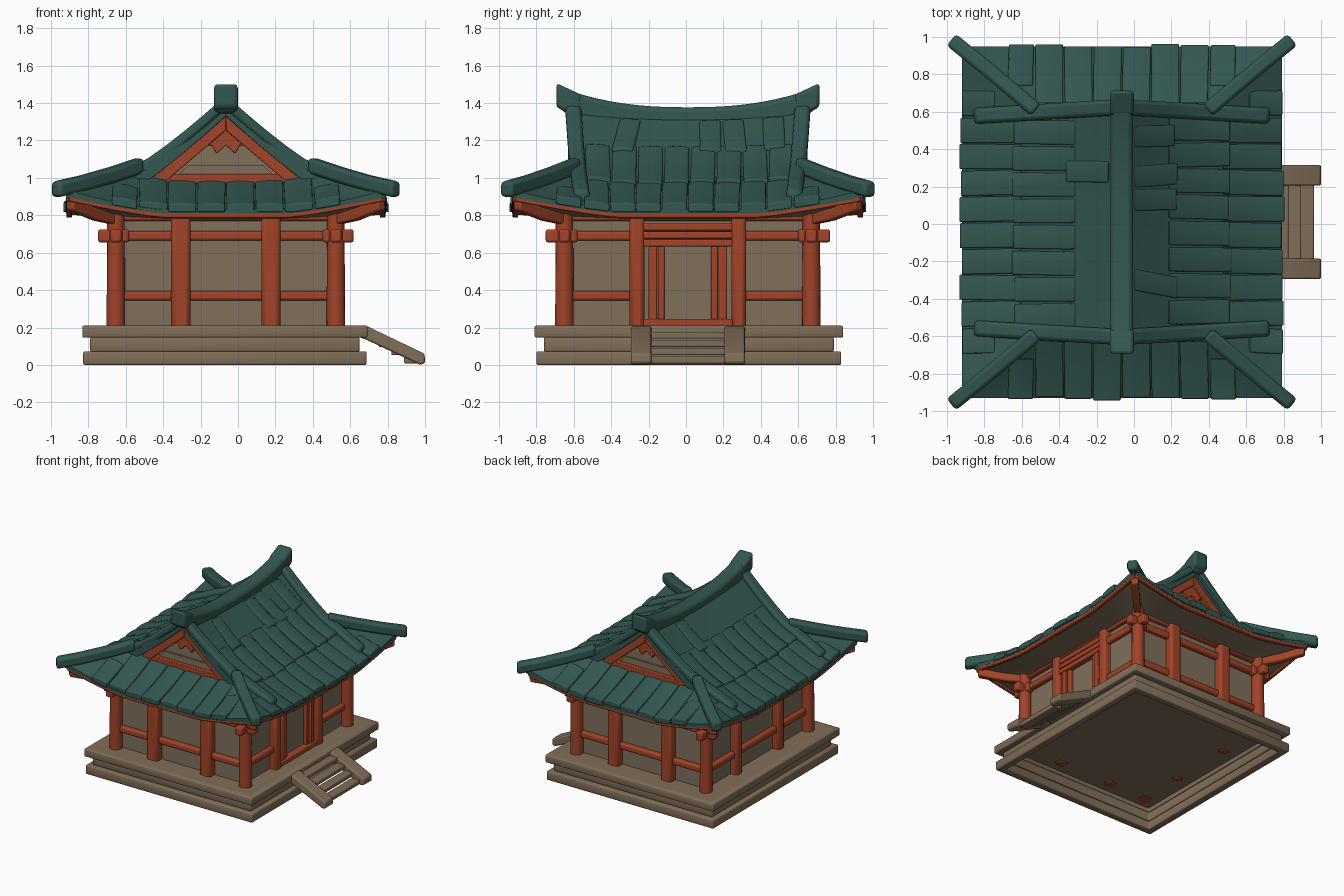
import bpy, bmesh, math, random
from mathutils import Vector

if "Cube" in bpy.data.objects:
    bpy.data.objects.remove(bpy.data.objects["Cube"])

random.seed(4)
CENTRE = (-0.065, 0.01, 0)


def material(name, rgb):
    m = bpy.data.materials.new(name)
    m.diffuse_color = (*rgb, 1)
    m.use_nodes = True
    m.node_tree.nodes["Principled BSDF"].inputs["Base Color"].default_value = m.diffuse_color
    return m


TEAL = material("teal_tile", (0.034, 0.095, 0.082))
RED = material("red_wood", (0.36, 0.056, 0.021))
STONE = material("tan_stone", (0.22, 0.155, 0.1))
PLASTER = material("tan_plaster", (0.215, 0.16, 0.105))


def finish(name, bm, mat, bevel=0.0, angle=40):
    bmesh.ops.recalc_face_normals(bm, faces=bm.faces)
    me = bpy.data.meshes.new(name)
    bm.to_mesh(me)
    bm.free()
    ob = bpy.data.objects.new(name, me)
    ob.location = CENTRE
    bpy.context.collection.objects.link(ob)
    me.materials.append(mat)
    bpy.ops.object.select_all(action='DESELECT')
    ob.select_set(True)
    bpy.context.view_layer.objects.active = ob
    bpy.ops.object.shade_smooth_by_angle(angle=math.radians(angle))
    if bevel:
        b = ob.modifiers.new("bevel", 'BEVEL')
        b.width, b.segments, b.limit_method = bevel, 2, 'ANGLE'
    return ob


def boxes(name, items, mat, bevel=0.01):
    bm = bmesh.new()
    for c, s in items:
        vs = bmesh.ops.create_cube(bm, size=1)["verts"]
        bmesh.ops.scale(bm, vec=s, verts=vs)
        bmesh.ops.translate(bm, vec=c, verts=vs)
    return finish(name, bm, mat, bevel)


def prisms(name, items, mat, bevel=0.0):
    """Polygons in x-z, each extruded along y from a to b."""
    bm = bmesh.new()
    for pts, a, b in items:
        f = bm.faces.new([bm.verts.new((x, a, z)) for x, z in pts])
        new = bmesh.ops.extrude_face_region(bm, geom=[f])["geom"]
        bmesh.ops.translate(bm, vec=(0, b - a, 0),
                            verts=[v for v in new if isinstance(v, bmesh.types.BMVert)])
    return finish(name, bm, mat, bevel)


def sweeps(name, paths, w, h, mat, bevel=0.01):
    """Upright rectangular section swept along each path."""
    bm = bmesh.new()
    for path in paths:
        p = [Vector(q) for q in path]
        rings = []
        for i, q in enumerate(p):
            d = p[min(i + 1, len(p) - 1)] - p[max(i - 1, 0)]
            side = Vector((-d.y, d.x, 0)).normalized() * w / 2
            up = Vector((0, 0, h / 2))
            rings.append([bm.verts.new(q + o) for o in (side - up, side + up, up - side, -side - up)])
        for r0, r1 in zip(rings, rings[1:]):
            for k in range(4):
                bm.faces.new((r0[k], r0[k - 1], r1[k - 1], r1[k]))
        bm.faces.new(rings[0])
        bm.faces.new(rings[-1])
    return finish(name, bm, mat, bevel)


def add_slab(bm, na, nb, top, bot):
    """Closed curved slab between two surfaces of (a, b) in 0..1."""
    g = [[[bm.verts.new(f(i / na, j / nb)) for j in range(nb + 1)] for i in range(na + 1)] for f in (top, bot)]
    for s in g:
        for i in range(na):
            for j in range(nb):
                bm.faces.new((s[i][j], s[i + 1][j], s[i + 1][j + 1], s[i][j + 1]))
    rim = [(i, 0) for i in range(na)] + [(na, j) for j in range(nb)]
    rim += [(i, nb) for i in range(na, 0, -1)] + [(0, j) for j in range(nb, 0, -1)]
    for (a, b), (c, d) in zip(rim, rim[1:] + rim[:1]):
        bm.faces.new((g[0][a][b], g[0][c][d], g[1][c][d], g[1][a][b]))


# Stone base: three hollow courses around a thin floor
for name, sx, sy, z0, z1, th in (("base_lower_course", 1.515, 1.63, 0, 0.073, 0.06),
                                 ("base_middle_course", 1.44, 1.55, 0.07, 0.148, 0.025),
                                 ("base_upper_course", 1.525, 1.65, 0.146, 0.21, 0.07)):
    bm = bmesh.new()
    vs = bmesh.ops.create_cube(bm, size=1)["verts"]
    bmesh.ops.scale(bm, vec=(sx, sy, z1 - z0), verts=vs)
    bmesh.ops.translate(bm, vec=(-0.005, 0.005, (z0 + z1) / 2), verts=vs)
    bmesh.ops.delete(bm, geom=[f for f in bm.faces if abs(f.normal.z) > 0.5], context='FACES')
    ob = finish(name, bm, STONE)
    sol = ob.modifiers.new("wall", 'SOLIDIFY')
    sol.thickness, sol.offset, sol.use_even_offset = th, -1, True
    bv = ob.modifiers.new("bevel", 'BEVEL')
    bv.width, bv.segments = 0.009, 2
boxes("base_floor", [((-0.005, 0.005, 0.195), (1.44, 1.57, 0.029))], STONE, 0)

# Stairs on the right side
treads = [((0.786 + 0.068 * i, 0, 0.158 - 0.044 * i), (0.074, 0.41, 0.036)) for i in range(4)]
boxes("stair_treads", treads, STONE, 0.007)
rail = [(0.71, 0.205), (0.76, 0.205), (1.062, 0.06), (1.066, 0.012), (1.04, 0.0), (0.75, 0.135), (0.71, 0.15)]
prisms("stair_rails", [(rail, -0.305, -0.195), (rail, 0.195, 0.305)], STONE, 0.01)

# Walls
boxes("walls", [((0, 0, 0.5), (1.13, 1.27, 0.6))], PLASTER, 0.0)

# Columns: round corners, squared middles
bm = bmesh.new()
for sx in (-1, 1):
    for sy in (-1, 1):
        vs = bmesh.ops.create_cone(bm, cap_ends=True, segments=16, radius1=0.05, radius2=0.046, depth=0.64)["verts"]
        bmesh.ops.translate(bm, vec=(sx * 0.588, sy * 0.66, 0.495), verts=vs)
finish("corner_columns", bm, RED)
boxes("middle_columns", [((sx * 0.241, sy * 0.652, 0.495), (0.102, 0.09, 0.64)) for sx in (-1, 1) for sy in (-1, 1)]
      + [((sx * 0.58, sy * 0.272, 0.495), (0.09, 0.078, 0.64)) for sx in (-1, 1) for sy in (-1, 1)], RED, 0.022)

# Cross beams, with the doorway left open on the right side
beams = []
for z, h in ((0.69, 0.052), (0.37, 0.052), (0.785, 0.03)):
    beams += [((0, sy * 0.645, z), (1.16, 0.055, h)) for sy in (-1, 1)]
    beams += [((-0.575, 0, z), (0.055, 1.3, h))]
    if z == 0.37:
        beams += [((0.575, sy * 0.465, z), (0.055, 0.37, h)) for sy in (-1, 1)]
    else:
        beams += [((0.575, 0, z), (0.055, 1.3, h))]
boxes("cross_beams", beams, RED, 0.014)

# Beam ends on the corner columns
ends = []
for sx in (-1, 1):
    for sy in (-1, 1):
        ends += [((sx * 0.6, sy * 0.66, 0.69), (0.165, 0.06, 0.07)), ((sx * 0.588, sy * 0.675, 0.69), (0.06, 0.17, 0.07))]
boxes("corner_brackets", ends, RED, 0.012)

# Door frame
door = [((0.575, 0, z), (0.075, 0.48, 0.037)) for z in (0.652, 0.695, 0.738)]
door += [((0.575, 0, 0.225), (0.085, 0.48, 0.042))]
for s in (-1, 1):
    door += [((0.57, s * 0.142, 0.435), (0.05, 0.034, 0.4)), ((0.575, s * 0.187, 0.435), (0.065, 0.045, 0.4))]
boxes("door_frame", door, RED, 0.007)

# Roof shape: gabled top (half width HX) over a flared skirt
HX, HY, EX, EY = 0.46, 0.58, 0.855, 0.94


def lift(t, s):
    return 0.088 * t * max(0, (min(abs(s), 1.05) - 0.4) / 0.6) ** 1.25


def roof_z(x, y, end=False):
    ax, ay = abs(x), abs(y)
    if not end and ax < HX:
        k = 1 - ax / HX
        return 1.02 + 0.33 * k ** 1.15 + 0.04 * k * (ay / 0.64) ** 2
    t = (ay - HY) / (EY - HY) if end else (ax - HX) / (EX - HX)
    s = x / (HX + t * (EX - HX)) if end else y / (HY + t * (EY - HY))
    rise = 0.15 + 0.04 * min(1, s ** 4) if end else 0.19
    return 0.83 + rise * max(0, 1 - t) ** 1.15 + lift(t, s)


def ring(k, t, s, a, b):
    hx, hy = a[0] + t * (b[0] - a[0]), a[1] + t * (b[1] - a[1])
    return ((hx, s * hy), (-hx, s * hy), (s * hx, hy), (s * hx, -hy))[k]


def skirt(k, dz, corner=0.0):
    def f(a, b):
        s = 2 * b - 1
        x, y = ring(k, a, s, (HX, HY), (EX, EY))
        return (x, y, roof_z(x, y, k > 1) + dz + corner * s ** 4)
    return f


def soffit(k, dz):
    def f(a, b):
        s = 2 * b - 1
        return (*ring(k, a, s, (0.54, 0.61), (0.845, 0.93)), 0.775 + 0.03 * a + lift(a, s) + dz)
    return f


bm, bs = bmesh.new(), bmesh.new()
for k in range(4):
    add_slab(bm, 6, 20, skirt(k, 0.0, 0.02), skirt(k, -0.02))
    add_slab(bs, 4, 20, soffit(k, 0.015), soffit(k, 0))
for sx in (-1, 1):
    top = lambda a, b: (sx * a * 0.5, (2 * b - 1) * 0.64, roof_z(sx * a * 0.5, (2 * b - 1) * 0.64) + 0.008)
    add_slab(bm, 10, 10, top, lambda a, b: tuple(Vector(top(a, b)) - Vector((0, 0, 0.065))))
finish("roof_shell", bm, TEAL)
finish("eave_soffit", bs, PLASTER)

# Red eave boards and corner rafters
S = [i / 10 - 1 for i in range(21)]
sweeps("eave_boards", [[(*ring(k, 1, s, (0, 0), (0.838, 0.922)), 0.805 + lift(1, s)) for s in S] for k in range(4)],
       0.03, 0.036, RED, 0.006)
CORNERS = [(sx, sy) for sx in (-1, 1) for sy in (-1, 1)]
sweeps("corner_rafters", [[(sx * 0.56, sy * 0.63, 0.775), (sx * 0.7, sy * 0.775, 0.805), (sx * 0.835, sy * 0.915, 0.86)]
                          for sx, sy in CORNERS], 0.055, 0.065, RED)

# Overlapping tiles, each slightly crooked
bm = bmesh.new()


def tile(side, end, d0, d1, c, w, skew=0.0):
    d1 += random.uniform(-0.01, 0.008)
    skew += random.uniform(-0.008, 0.008)
    thick = random.uniform(0.024, 0.034)

    def surf(low):
        def f(a, b):
            d, e = d0 + a * (d1 - d0), c + (b - 0.5) * (w - 0.007) + skew * (a - 0.5)
            x, y = (e, side * d) if end else (side * d, e)
            dz = -0.015 if low else 0.012 + (thick - 0.012) * a + 0.007 * (1 - (2 * b - 1) ** 2)
            return (x, y, roof_z(x, y, end) + dz)
        return f
    add_slab(bm, 3, 4, surf(False), surf(True))


for side in (-1, 1):
    for i in range(8):
        c = -0.49 + 0.14 * i
        tile(side, False, 0.54, 0.862, c, 0.14)
        tile(side, False, 0.25, 0.58, c + 0.01 * side, 0.135)
    for i in range(6):
        tile(side, True, 0.6, 0.945, -0.3875 + 0.155 * i, 0.155)
    for s in (-1, 1):
        tile(side, False, 0.68, 0.862, s * 0.635, 0.14)
        tile(side, True, 0.73, 0.945, s * 0.54, 0.14)
for side, c, sk in ((1, 0.12, 0), (1, 0.25, 0.01), (1, -0.33, -0.05), (1, 0.46, 0), (-1, 0.27, 0)):
    tile(side, False, 0.07, 0.29, c, 0.12, sk)
finish("roof_tiles", bm, TEAL, 0.006)

# Ridges: main, gable slopes and hips
sweeps("main_ridge", [[(0, 0.68 * s, 1.315 + 0.105 * abs(s) ** 2.4) for s in S]], 0.12, 0.125, TEAL, 0.025)
sweeps("ridge_end_caps", [[(0, s * 0.57, 1.38), (0, s * 0.64, 1.412), (0, s * 0.703, 1.442)] for s in (-1, 1)],
       0.128, 0.13, TEAL, 0.018)
sweeps("gable_ridges", [[(sx * u, sy * (0.615 - 0.06 * u), roof_z(u, 0.55) + 0.022)
                         for u in (0.02, 0.12, 0.22, 0.32, 0.42, 0.52, 0.62, 0.72, 0.79)] for sx, sy in CORNERS],
       0.085, 0.075, TEAL, 0.02)
sweeps("hip_ridges", [[(sx * 0.46, sy * 0.6, 1.066), (sx * 0.62, sy * 0.735, 1.013), (sx * 0.77, sy * 0.86, 0.97),
                       (sx * 0.912, sy * 0.975, 0.938)] for sx, sy in CORNERS], 0.08, 0.085, TEAL, 0.02)

# Gable ends: plaster, teal roof edge, bargeboards, hanging ornament and ledge
tri = [(-0.48, 0.95), (0.48, 0.95), (0.44, 1.0), (0, 1.32), (-0.44, 1.0)]
rake = [(0, 1.335), (-0.4, 0.99), (-0.31, 0.99), (0, 1.255)]
rake2 = [(-x, z) for x, z in rake]
sill = [(-0.4, 0.97), (0.4, 0.97), (0.36, 1.02), (-0.36, 1.02)]
fob = [(0, 1.28), (-0.12, 1.17), (-0.075, 1.175), (-0.05, 1.13), (0, 1.175), (0.05, 1.13), (0.075, 1.175), (0.12, 1.17)]
ledge = [(-0.25, 1.02), (0.25, 1.02), (0.2, 1.07), (-0.2, 1.07)]
fill = [(0, 1.34), (-0.2, 1.185), (-0.44, 1.035), (-0.5, 0.97), (-0.41, 0.97), (0, 1.3)]
prisms("gable_walls", [(p, s * 0.5, s * e) for s in (-1, 1) for p, e in ((tri, 0.565), (ledge, 0.58))], PLASTER)
prisms("gable_roof_edges", [([(sx * x, z) for x, z in fill], s * 0.5, s * 0.61) for s in (-1, 1) for sx in (-1, 1)], TEAL)
prisms("gable_frames", [(p, s * 0.56, s * e) for s in (-1, 1)
                        for p, e in ((rake, 0.615), (rake2, 0.615), (sill, 0.613), (fob, 0.595))], RED, 0.004)
